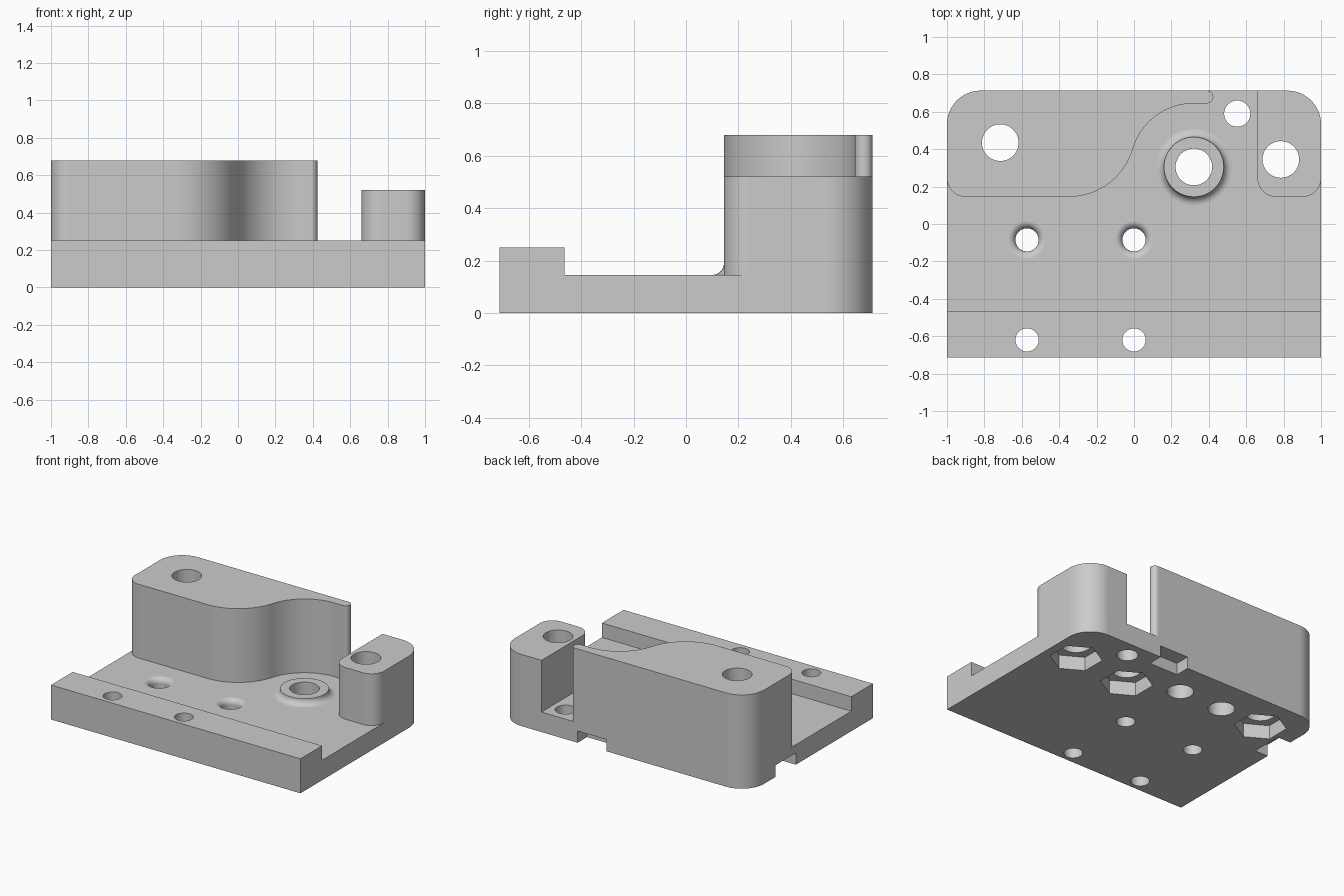
import bpy, bmesh
from math import sin, cos, radians, tau, pi

default = bpy.data.objects.get("Cube")
if default:
    bpy.data.objects.remove(default, do_unlink=True)

grey = bpy.data.materials.new("light grey")
grey.use_nodes = True
COLOUR = (0.6, 0.6, 0.6, 1)
grey.diffuse_color = COLOUR
grey.node_tree.nodes["Principled BSDF"].inputs["Base Color"].default_value = COLOUR

BACK = 0.713      # half depth
FLOOR = 0.145     # top of the base plate
BELOW = -0.1      # where cutters start
ABOVE = 1.0       # where through cutters end


def arc(cx, cy, r, start, end, steps=16):
    angles = [radians(start + (end - start) * i / steps) for i in range(steps + 1)]
    return [(cx + r * cos(a), cy + r * sin(a)) for a in angles]


def rect(x0, x1, y0, y1):
    return [(x0, y0), (x1, y0), (x1, y1), (x0, y1)]


def finish(name, bm):
    bmesh.ops.recalc_face_normals(bm, faces=bm.faces)
    mesh = bpy.data.meshes.new(name)
    bm.to_mesh(mesh)
    bm.free()
    mesh.materials.append(grey)
    obj = bpy.data.objects.new(name, mesh)
    bpy.context.collection.objects.link(obj)
    return obj


def stack(name, rings):
    """Closed solid skinned through rings of equal point count."""
    bm = bmesh.new()
    loops = [[bm.verts.new(p) for p in ring] for ring in rings]
    n = len(loops[0])
    for low, high in zip(loops, loops[1:]):
        for i in range(n):
            j = (i + 1) % n
            bm.faces.new((low[i], low[j], high[j], high[i]))
    bm.faces.new(loops[0])
    bm.faces.new(loops[-1])
    return finish(name, bm)


def prism(name, outline, z0, z1):
    clean = []
    for p in outline:
        if not clean or abs(p[0] - clean[-1][0]) + abs(p[1] - clean[-1][1]) > 1e-4:
            clean.append(p)
    return stack(name, [[(x, y, z) for x, y in clean] for z in (z0, z1)])


def lathe(name, cx, cy, profile, sides=48, turn=0.0):
    return stack(name, [[(cx + r * cos(turn + tau * i / sides),
                          cy + r * sin(turn + tau * i / sides), z)
                         for i in range(sides)] for r, z in profile])


def drill(name, cx, cy, r, top=ABOVE):
    return lathe(name, cx, cy, [(r, BELOW), (r, top)])


def carve(obj, cutters):
    for cutter in cutters:
        cutter.hide_render = True
        mod = obj.modifiers.new("cut", 'BOOLEAN')
        mod.operation, mod.solver, mod.object = 'DIFFERENCE', 'EXACT', cutter
    graph = bpy.context.evaluated_depsgraph_get()
    mesh = bpy.data.meshes.new_from_object(obj.evaluated_get(graph))
    obj.modifiers.clear()
    obj.data = mesh


# Base plate with rounded back corners
corner_r = 0.18
cc = 1 - corner_r
back_y = BACK - corner_r
right_corner = arc(cc, back_y, corner_r, 0, 90)
left_corner = arc(-cc, back_y, corner_r, 90, 180)
base = prism("base_plate", [(-1, -BACK), (1, -BACK)] + right_corner + left_corner, 0, FLOOR)

# Front rail
rail = prism("front_rail", rect(-1, 1, -BACK, -0.465), FLOOR, 0.25)

# Tall wall with an S-shaped inner face and thin rounded tip
tip_r = (BACK - 0.645) / 2
wall = prism("tall_wall",
             arc(-0.9, 0.245, 0.1, 180, 270)
             + arc(-0.35, 0.504, 0.359, 270, 343.5, 28)
             + arc(0.32, 0.305, 0.34, 163.5, 90, 28)
             + arc(0.39, BACK - tip_r, tip_r, -90, 90)
             + left_corner, FLOOR, 0.68)

# Short post on the other back corner
post = prism("short_post",
             arc(0.76, 0.245, 0.1, 180, 270) + arc(0.9, 0.245, 0.1, 270, 360)
             + right_corner + [(0.66, BACK)], FLOOR, 0.52)

# Flared boss around the pivot hole
flare = [(0.205 - 0.045 * sin(t), 0.19 - 0.045 * cos(t))
         for t in (i * pi / 16 for i in range(9))]
boss = lathe("pivot_boss", 0.32, 0.305, flare)

# Large bolt holes, each with a hexagonal nut pocket underneath
bolts = [(-0.715, 0.435), (0.785, 0.345), (0.32, 0.305)]
bolt_holes = [drill("bolt_cutter", x, y, 0.098) for x, y in bolts]
nut_pockets = [lathe("nut_cutter", x, y, [(0.173, BELOW), (0.173, 0.1)], 6, pi / 6)
               for x, y in bolts]

# Small holes: plain through the rail, rounded lips in the floor
rail_holes = [drill("rail_hole_cutter", x, -0.62, 0.062) for x in (-0.572, 0)]
lip = [(0.102 - 0.04 * cos(t), 0.105 + 0.04 * sin(t))
       for t in (i * pi / 16 for i in range(9))]
lip_holes = [lathe("lip_hole_cutter", x, -0.085, [(0.062, BELOW)] + lip + [(0.102, 0.3)])
             for x in (-0.572, 0)]
back_hole = drill("back_hole_cutter", 0.552, 0.59, 0.07)

# Blind holes and edge notches on the underside
blind_holes = [drill("blind_cutter", x, 0.447, 0.088, 0.1) for x in (-0.372, -0.02)]
notches = [prism("back_notch_cutter", rect(0.14, 0.37, 0.605, 0.9), BELOW, 0.085),
           prism("side_notch_cutter", rect(-1.2, -0.895, 0.17, 0.4), BELOW, 0.085)]

carve(base, bolt_holes + nut_pockets + rail_holes + lip_holes + [back_hole]
      + blind_holes + notches)
carve(rail, rail_holes)
carve(wall, bolt_holes[:1])
carve(post, bolt_holes[1:2])
carve(boss, bolt_holes[2:])

for cutter in bolt_holes + nut_pockets + rail_holes + lip_holes + blind_holes + notches + [back_hole]:
    bpy.data.objects.remove(cutter, do_unlink=True)

# Smooth curved faces, keep edges crisp and flats flat
bpy.ops.object.select_all(action='DESELECT')
for part in (base, rail, wall, post, boss):
    part.select_set(True)
    bpy.context.view_layer.objects.active = part
bpy.ops.object.shade_smooth_by_angle(angle=radians(30))
for part in (base, rail, wall, post, boss):
    part.modifiers.new("flat_normals", 'WEIGHTED_NORMAL').keep_sharp = True
